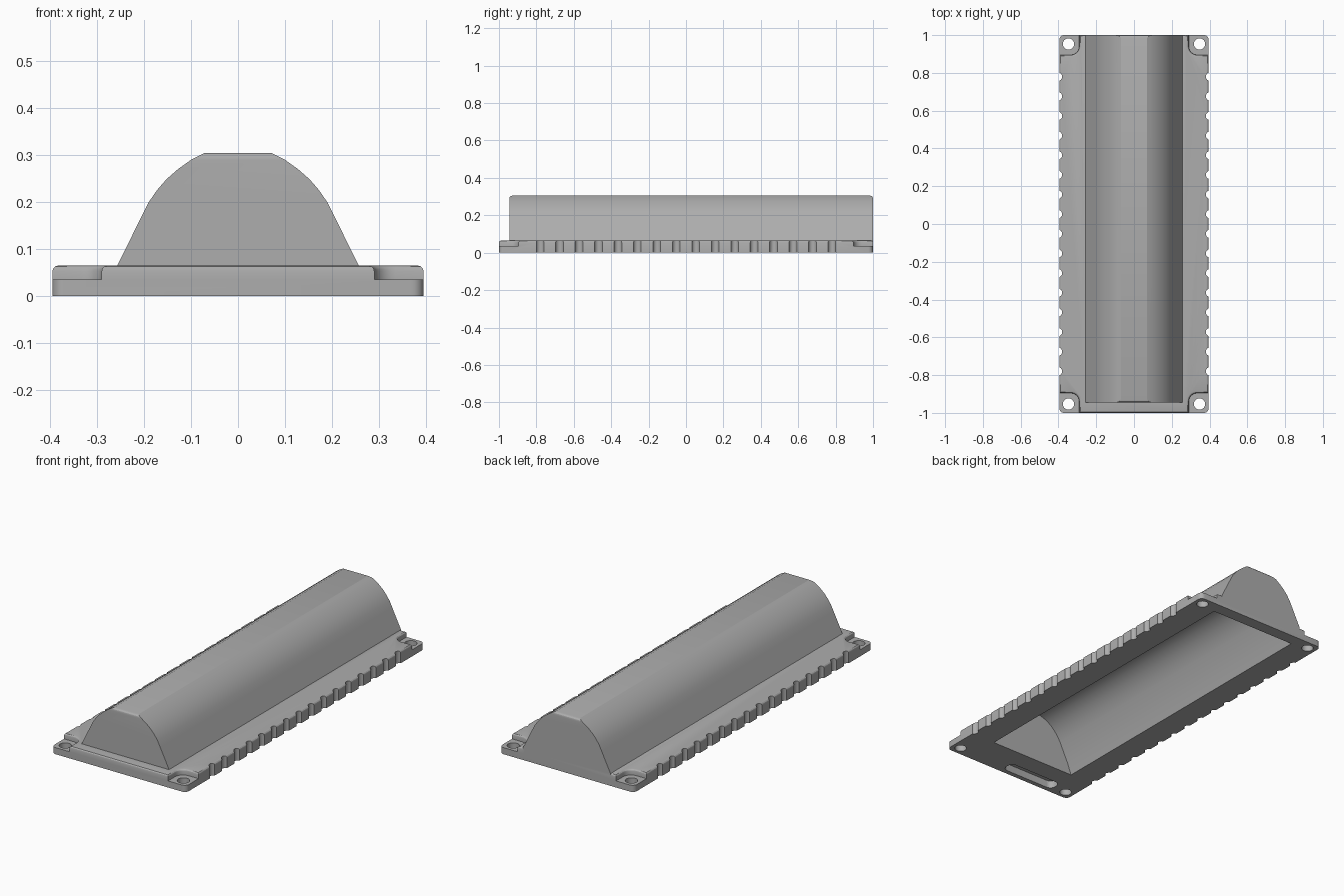
import bpy, bmesh, math

old = bpy.data.objects.get("Cube")
if old:
    bpy.data.objects.remove(old, do_unlink=True)

grey = bpy.data.materials.new("mid grey")
grey.diffuse_color = (0.42, 0.42, 0.42, 1)
grey.use_nodes = True
grey.node_tree.nodes["Principled BSDF"].inputs["Base Color"].default_value = (0.42, 0.42, 0.42, 1)


def finish(name, bm):
    bmesh.ops.recalc_face_normals(bm, faces=bm.faces)
    mesh = bpy.data.meshes.new(name)
    bm.to_mesh(mesh)
    bm.free()
    mesh.materials.append(grey)
    obj = bpy.data.objects.new(name, mesh)
    bpy.context.collection.objects.link(obj)
    return obj


def prism(points, start, end, axis="z"):
    """Extrude a 2D outline along z, or an x-z profile along y."""
    bm = bmesh.new()
    at = (lambda p: (p[0], p[1], start)) if axis == "z" else (lambda p: (p[0], start, p[1]))
    face = bm.faces.new([bm.verts.new(at(p)) for p in points])
    new = bmesh.ops.extrude_face_region(bm, geom=[face])["geom"]
    move = (0, 0, end - start) if axis == "z" else (0, end - start, 0)
    bmesh.ops.translate(bm, vec=move, verts=[v for v in new if isinstance(v, bmesh.types.BMVert)])
    return bm


def round_rect(x0, x1, y0, y1, r, steps=6):
    pts = []
    for i, (cx, cy) in enumerate([(x1 - r, y1 - r), (x0 + r, y1 - r), (x0 + r, y0 + r), (x1 - r, y0 + r)]):
        for k in range(steps + 1):
            a = math.pi / 2 * (i + k / steps)
            pts.append((cx + r * math.cos(a), cy + r * math.sin(a)))
    return pts


def circle(x, y, r, n=24):
    return [(x + r * math.cos(2 * math.pi * k / n), y + r * math.sin(2 * math.pi * k / n)) for k in range(n)]


def boolean(obj, cutter, operation="DIFFERENCE"):
    mod = obj.modifiers.new("cut", "BOOLEAN")
    mod.operation, mod.object, mod.solver = operation, cutter, "EXACT"
    graph = bpy.context.evaluated_depsgraph_get()
    mesh = bpy.data.meshes.new_from_object(obj.evaluated_get(graph))
    obj.modifiers.clear()
    obj.data = mesh
    bpy.data.objects.remove(cutter, do_unlink=True)


def mirrored(outline):
    """Right half of a profile, bottom to top, closed by its mirror image."""
    return outline + [(-x, z) for x, z in reversed(outline)]


W, L, H, STEP = 0.395, 1.0, 0.065, 0.035

# Base plate with stepped screw corners
housing = finish("housing", prism(round_rect(-W, W, -L, L, 0.025), 0, H))
for sx in (-1, 1):
    for sy in (-1, 1):
        xs = sorted((sx * 0.29, sx * 0.5))
        ys = sorted((sy * 0.895, sy * 1.1))
        boolean(housing, finish("corner_cutter", prism(round_rect(*xs, *ys, 0.045), STEP, 0.2)))

# Soften the upper rim
bm = bmesh.new()
bm.from_mesh(housing.data)
rim = [e for e in bm.edges
       if all(abs(v.co.z - H) < 1e-4 for v in e.verts)
       and len(e.link_faces) == 2 and e.calc_face_angle(0) > 1]
bmesh.ops.bevel(bm, geom=rim, offset=0.012, segments=3, profile=0.5, affect="EDGES")
bm.to_mesh(housing.data)
bm.free()

# Grip notches along both sides, and screw holes
for sx in (-1, 1):
    for i in range(16):
        y = (i - 7.5) * 0.104
        boolean(housing, finish("notch_cutter", prism(circle(sx * 0.402, y, 0.022, 16), -0.1, 0.2)))
    for sy in (-1, 1):
        boolean(housing, finish("hole_cutter", prism(circle(sx * 0.347, sy * 0.953, 0.03), -0.1, 0.2)))

# Arched cover with softened top ends
arch = mirrored([(0.257, 0.025), (0.257, H), (0.205, 0.17), (0.19, 0.2), (0.172, 0.226), (0.152, 0.249),
                 (0.128, 0.27), (0.1, 0.29), (0.07, 0.305)])
bm = prism(arch, -0.945, L, "y")
ends = [e for e in bm.edges
        if all(v.co.z > 0.3 for v in e.verts) and abs(e.verts[0].co.y - e.verts[1].co.y) < 1e-4]
bmesh.ops.bevel(bm, geom=ends, offset=0.016, segments=3, profile=0.5, affect="EDGES")
boolean(housing, finish("cover", bm), "UNION")

# Hollow underside
hollow = mirrored([(0.255, -0.05), (0.255, 0), (0.232, 0.06), (0.182, 0.165), (0.16, 0.2), (0.13, 0.232),
                   (0.095, 0.256), (0.05, 0.272)])
boolean(housing, finish("hollow_cutter", prism(hollow, -0.8, 0.935, "y")))

# Slot under the front edge
boolean(housing, finish("slot_cutter", prism(round_rect(-0.27, 0.05, -0.975, -0.905, 0.03), -0.05, 0.04)))

bpy.context.view_layer.objects.active = housing
housing.select_set(True)
bpy.ops.object.shade_smooth_by_angle(angle=math.radians(25))
